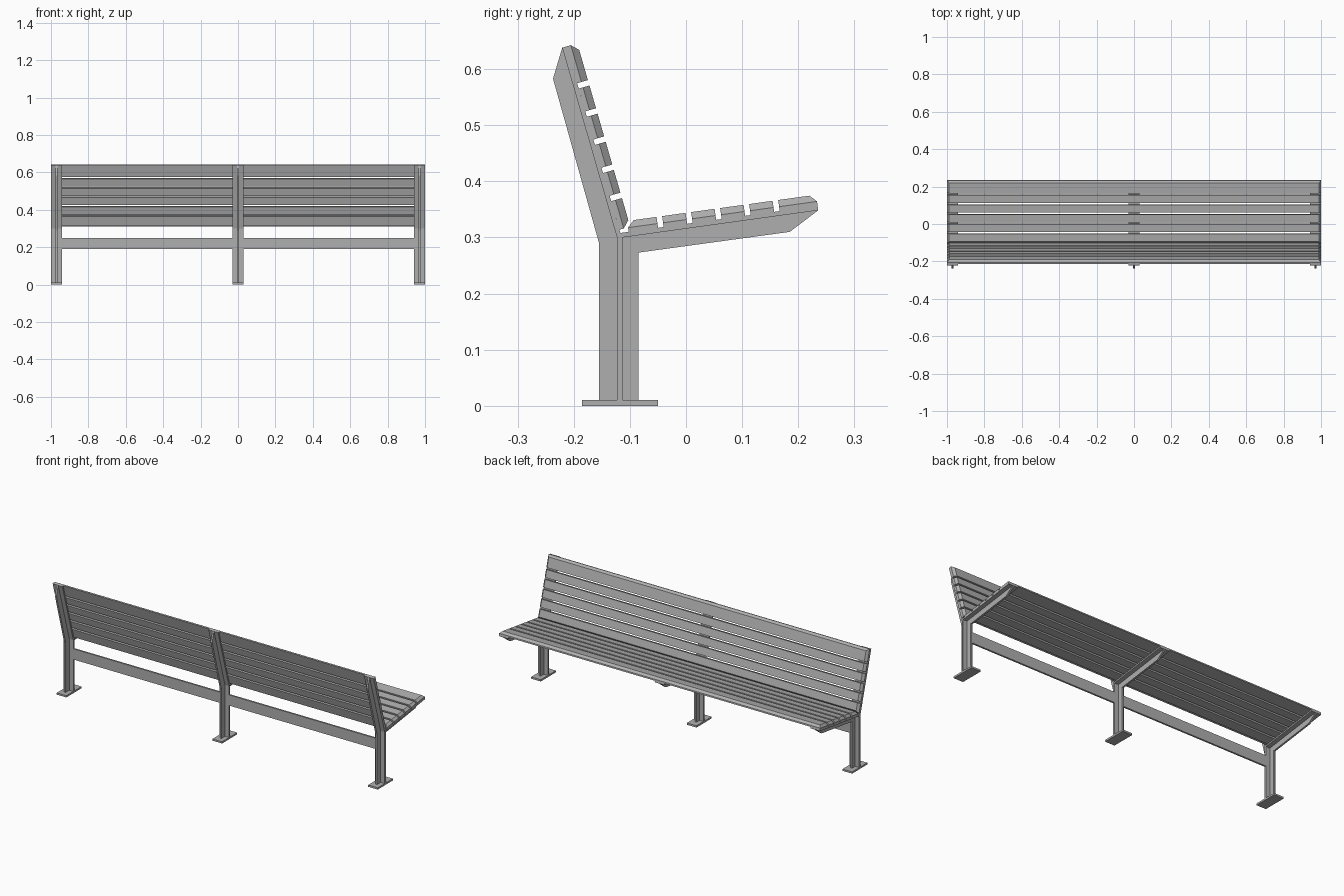
import bpy
import bmesh
from math import radians, sin, cos
from mathutils import Vector

cube = bpy.data.objects.get("Cube")
if cube:
    bpy.data.objects.remove(cube, do_unlink=True)

GREY = (0.43, 0.43, 0.43, 1.0)
metal = bpy.data.materials.new("grey_metal")
metal.use_nodes = True
metal.diffuse_color = GREY
for node in metal.node_tree.nodes:
    if node.type == 'BSDF_PRINCIPLED':
        node.inputs["Base Color"].default_value = GREY


def finish(bm, name):
    bmesh.ops.recalc_face_normals(bm, faces=bm.faces)
    mesh = bpy.data.meshes.new(name)
    bm.to_mesh(mesh)
    bm.free()
    mesh.materials.append(metal)
    obj = bpy.data.objects.new(name, mesh)
    bpy.context.collection.objects.link(obj)
    return obj


def extrude_profile(name, points, x0, x1):
    """Side profile of (y, z) points, extruded from x0 to x1."""
    bm = bmesh.new()
    face = bm.faces.new([bm.verts.new((x0, y, z)) for y, z in points])
    result = bmesh.ops.extrude_face_region(bm, geom=[face])
    moved = [v for v in result["geom"] if isinstance(v, bmesh.types.BMVert)]
    bmesh.ops.translate(bm, verts=moved, vec=(x1 - x0, 0, 0))
    return finish(bm, name)


def box(name, x0, x1, y0, y1, z0, z1):
    return extrude_profile(name, [(y0, z0), (y1, z0), (y1, z1), (y0, z1)], x0, x1)


# Seat and back planes: origin, direction along the panel, outward normal
LENGTH, FLANGE, SLAT, CHAMFER = 0.352, 0.008, 0.02, 0.012
seat_a, back_a = radians(7.9), radians(16.1)
seat = (Vector((-0.113, 0.30)), Vector((cos(seat_a), sin(seat_a))),
        Vector((-sin(seat_a), cos(seat_a))))
back = (Vector((-0.123, 0.30)), Vector((-sin(back_a), cos(back_a))),
        Vector((cos(back_a), sin(back_a))))


def on(panel, s, n):
    origin, along, normal = panel
    return tuple(origin + along * s + normal * n)


def slat(name, panel, s0, s1, first, last):
    """Full-length slat, chamfered at its ends and on the panel's outer edges."""
    bm = bmesh.new()
    bmesh.ops.create_cube(bm, size=1)
    for v in bm.verts:
        v.co = (v.co.x * 2, s0 if v.co.y < 0 else s1,
                FLANGE if v.co.z < 0 else FLANGE + SLAT)
    edges = []
    for e in bm.edges:
        a, b = e.verts[0].co, e.verts[1].co
        if min(a.z, b.z) > FLANGE + SLAT / 2:
            at_end = abs(a.x - b.x) < 0.1
            at_low = max(a.y, b.y) < s0 + 0.001
            at_high = min(a.y, b.y) > s1 - 0.001
            if at_end or (first and at_low) or (last and at_high):
                edges.append(e)
    bmesh.ops.bevel(bm, geom=edges, offset=CHAMFER, segments=1, affect='EDGES')
    for v in bm.verts:
        y, z = on(panel, v.co.y, v.co.z)
        v.co = (v.co.x, y, z)
    finish(bm, name)


# Six slats on each panel
COUNT, PITCH, GAP = 6, 0.0522, 0.01
for label, panel in (("seat", seat), ("back", back)):
    for i in range(COUNT):
        s0 = 0.012 if i == 0 else 0.07 + PITCH * (i - 1) + GAP / 2
        s1 = LENGTH if i == COUNT - 1 else 0.07 + PITCH * i - GAP / 2
        slat(f"{label}_slat_{i + 1}", panel, s0, s1, i == 0, i == COUNT - 1)

# Three supports: Y-shaped flange, fin through its middle, foot plate
flange = [(-0.123, 0.01), (-0.113, 0.01), on(seat, 0, 0), on(seat, LENGTH, 0),
          on(seat, LENGTH, FLANGE), (-0.117, 0.308), on(back, LENGTH, FLANGE),
          on(back, LENGTH, 0), on(back, 0, 0)]
fin = [(-0.155, 0.01), (-0.085, 0.01), (-0.085, 0.273), (0.185, 0.31),
       on(seat, LENGTH, 0), on(seat, 0, 0), on(back, 0, 0), on(back, LENGTH, 0),
       (-0.237, 0.583), (-0.155, 0.29)]
HALF = 0.03
for side, x in (("right", -0.97), ("middle", 0.0), ("left", 0.97)):
    extrude_profile(f"{side}_support_flange", flange, x - HALF, x + HALF)
    extrude_profile(f"{side}_support_fin", fin, x - 0.005, x + 0.005)
    box(f"{side}_foot_plate", x - HALF, x + HALF, -0.185, -0.05, 0, 0.01)

# Rails joining the legs
for side, x0, x1 in (("right", -0.94, -HALF), ("left", HALF, 0.94)):
    box(f"{side}_rail", x0, x1, -0.123, -0.113, 0.19, 0.25)
